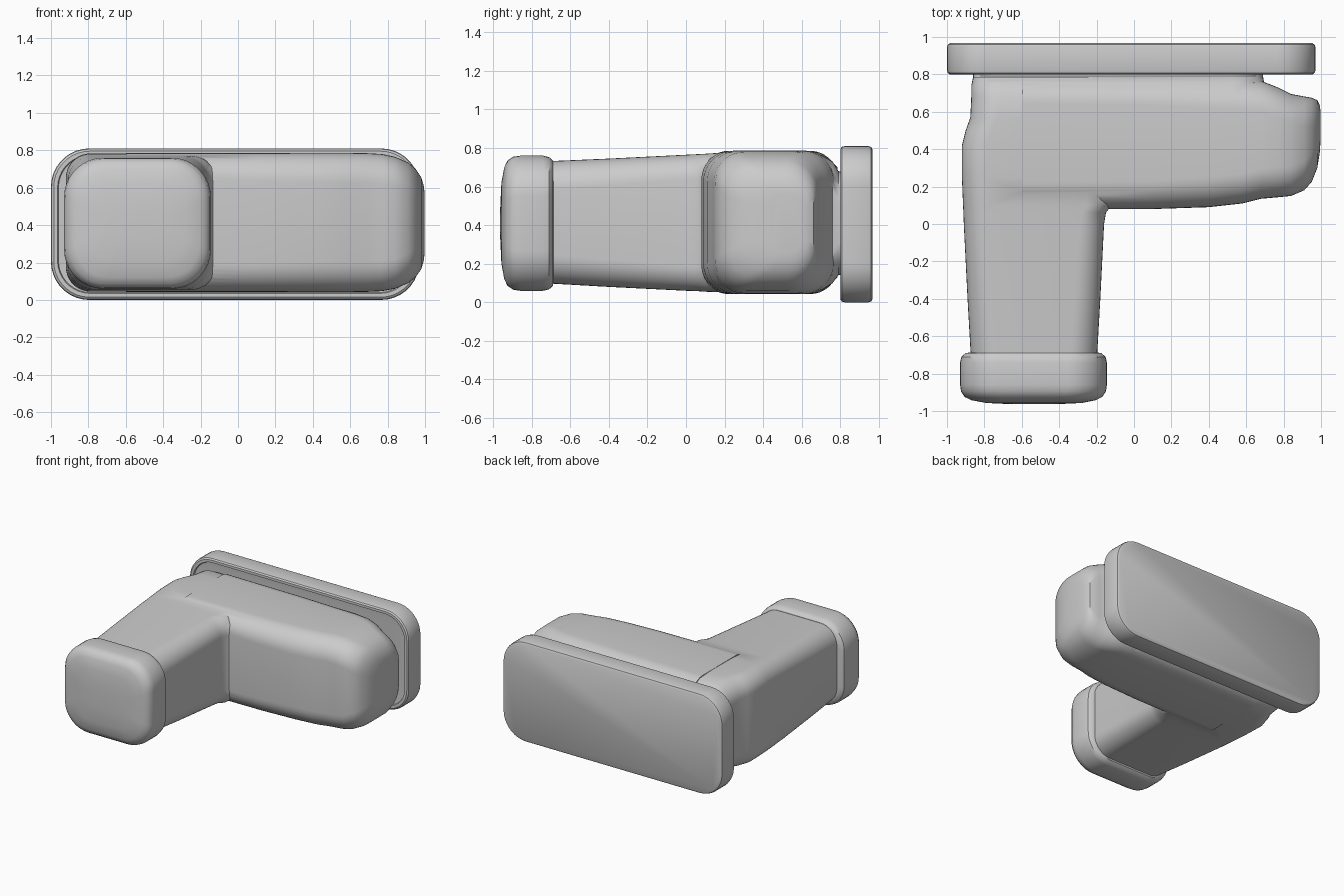
import bpy, bmesh
from math import sin, cos, pi, radians


def ring(lo, hi, zlo, zhi, r, seg=9):
    """Rounded rectangle outline as (u, z) pairs."""
    r = min(r, (hi - lo) * 0.49, (zhi - zlo) * 0.49)
    centres = [(hi - r, zhi - r), (lo + r, zhi - r), (lo + r, zlo + r), (hi - r, zlo + r)]
    return [(cu + r * cos((q + i / seg) * pi / 2), cz + r * sin((q + i / seg) * pi / 2))
            for q, (cu, cz) in enumerate(centres) for i in range(seg + 1)]


def loft(name, axis, sections):
    """Skin sections (position, low, high, z low, z high, corner radius) along x or y."""
    bm = bmesh.new()
    rings = []
    for pos, *shape in sections:
        rings.append([bm.verts.new((pos, u, z) if axis == 'x' else (u, pos, z))
                      for u, z in ring(*shape)])
    n = len(rings[0])
    for a, b in zip(rings, rings[1:]):
        for i in range(n):
            j = (i + 1) % n
            bm.faces.new((a[i], a[j], b[j], b[i]))
    bm.faces.new(rings[0])
    bm.faces.new(rings[-1])
    bmesh.ops.recalc_face_normals(bm, faces=bm.faces)
    mesh = bpy.data.meshes.new(name)
    bm.to_mesh(mesh)
    bm.free()
    ob = bpy.data.objects.new(name, mesh)
    bpy.context.collection.objects.link(ob)
    return ob


def activate(ob):
    bpy.ops.object.select_all(action='DESELECT')
    ob.select_set(True)
    bpy.context.view_layer.objects.active = ob


def union(target, other):
    activate(target)
    mod = target.modifiers.new("union", 'BOOLEAN')
    mod.operation, mod.solver, mod.object = 'UNION', 'EXACT', other
    bpy.ops.object.modifier_apply(modifier=mod.name)
    bpy.data.objects.remove(other, do_unlink=True)


# Leg reaching forward, flaring gently into the arm
body = loft("body", 'y', [
    (-0.75, -0.87, -0.20, 0.10, 0.73, 0.15),
    (-0.40, -0.89, -0.18, 0.08, 0.745, 0.14),
    (0.00, -0.91, -0.16, 0.06, 0.765, 0.13),
    (0.06, -0.912, -0.15, 0.058, 0.768, 0.13),
    (0.10, -0.914, -0.12, 0.055, 0.77, 0.13),
    (0.25, -0.92, -0.12, 0.05, 0.78, 0.13),
    (0.42, -0.92, -0.12, 0.045, 0.783, 0.13),
    (0.50, -0.90, -0.12, 0.045, 0.783, 0.14),
    (0.57, -0.875, -0.12, 0.045, 0.782, 0.15),
    (0.68, -0.87, -0.12, 0.05, 0.775, 0.16),
    (0.74, -0.87, -0.12, 0.08, 0.745, 0.16),
    (0.785, -0.86, -0.12, 0.13, 0.70, 0.16)])

# Arm running sideways with a rounded, slightly stepped end
arm = loft("arm", 'x', [
    (-0.60, 0.08, 0.785, 0.043, 0.785, 0.14),
    (0.10, 0.08, 0.785, 0.043, 0.785, 0.15),
    (0.40, 0.09, 0.78, 0.042, 0.786, 0.16),
    (0.58, 0.11, 0.775, 0.042, 0.786, 0.16),
    (0.68, 0.135, 0.765, 0.043, 0.785, 0.16),
    (0.77, 0.143, 0.73, 0.047, 0.78, 0.16),
    (0.84, 0.15, 0.695, 0.06, 0.765, 0.16),
    (0.91, 0.18, 0.682, 0.09, 0.735, 0.16),
    (0.95, 0.225, 0.675, 0.122, 0.70, 0.15),
    (0.98, 0.30, 0.662, 0.165, 0.655, 0.14),
    (0.993, 0.38, 0.635, 0.21, 0.61, 0.11),
    (0.998, 0.45, 0.60, 0.25, 0.57, 0.08)])
union(body, arm)

# Recessed neck between arm and plate
neck = loft("neck", 'y', [
    (0.70, -0.865, 0.70, 0.06, 0.765, 0.17),
    (0.76, -0.865, 0.695, 0.10, 0.73, 0.17),
    (0.79, -0.86, 0.69, 0.14, 0.68, 0.17),
    (0.83, -0.86, 0.69, 0.15, 0.67, 0.17)])
union(body, neck)

# Back plate with a shallow rim on its front side
plate = loft("back_plate", 'y', [
    (0.815, -0.93, 0.90, 0.07, 0.74, 0.14),
    (0.812, -0.96, 0.93, 0.04, 0.77, 0.17),
    (0.80, -0.965, 0.935, 0.035, 0.775, 0.175),
    (0.80, -0.985, 0.955, 0.015, 0.795, 0.19),
    (0.808, -0.996, 0.966, 0.004, 0.806, 0.20),
    (0.822, -1.0, 0.97, 0.0, 0.81, 0.205),
    (0.945, -1.0, 0.97, 0.0, 0.81, 0.205),
    (0.960, -0.995, 0.965, 0.005, 0.805, 0.20),
    (0.968, -0.98, 0.95, 0.02, 0.79, 0.185)])

# Front cap, domed on its outer face
cap = loft("front_cap", 'y', [
    (-0.963, -0.66, -0.41, 0.33, 0.49, 0.08),
    (-0.957, -0.79, -0.28, 0.20, 0.62, 0.14),
    (-0.942, -0.87, -0.205, 0.12, 0.70, 0.18),
    (-0.925, -0.905, -0.17, 0.085, 0.735, 0.20),
    (-0.895, -0.925, -0.15, 0.065, 0.755, 0.21),
    (-0.86, -0.93, -0.145, 0.06, 0.76, 0.21),
    (-0.74, -0.93, -0.145, 0.06, 0.76, 0.21),
    (-0.71, -0.923, -0.152, 0.067, 0.753, 0.20),
    (-0.69, -0.90, -0.175, 0.085, 0.735, 0.18),
    (-0.685, -0.86, -0.21, 0.11, 0.71, 0.14)])

for ob in (body, plate, cap):
    activate(ob)
    bpy.ops.object.shade_smooth_by_angle(angle=radians(35))
